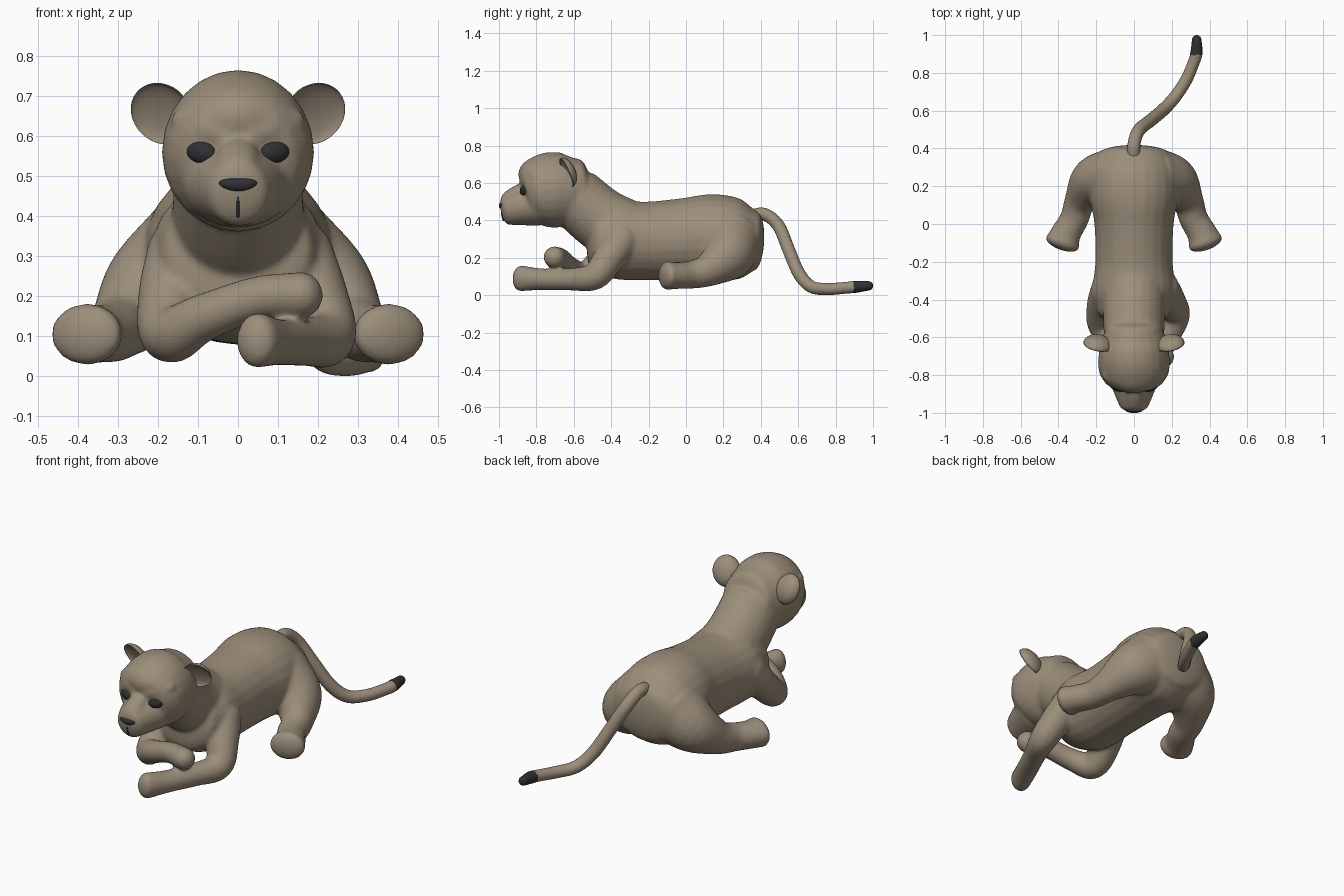
import bpy, bmesh, math
from mathutils import Vector, Matrix

old = bpy.data.objects.get("Cube")
if old:
    bpy.data.objects.remove(old, do_unlink=True)


def material(name, rgb):
    m = bpy.data.materials.new(name)
    m.use_nodes = True
    m.diffuse_color = (*rgb, 1)
    m.node_tree.nodes["Principled BSDF"].inputs["Base Color"].default_value = (*rgb, 1)
    return m


fur = material("tan_fur", (0.33, 0.27, 0.195))
dark = material("charcoal", (0.03, 0.03, 0.033))


def make_object(name, bm, *mats):
    bmesh.ops.recalc_face_normals(bm, faces=bm.faces)
    for f in bm.faces:
        f.smooth = True
    mesh = bpy.data.meshes.new(name)
    bm.to_mesh(mesh)
    bm.free()
    for m in mats:
        mesh.materials.append(m)
    ob = bpy.data.objects.new(name, mesh)
    bpy.context.collection.objects.link(ob)
    return ob


def spline(keys, steps):
    """Catmull-Rom samples through keys of any dimension."""
    k = [Vector(v) for v in keys]
    k = [k[0] * 2 - k[1]] + k + [k[-1] * 2 - k[-2]]
    out = []
    for a, b, c, d in zip(k, k[1:], k[2:], k[3:]):
        for i in range(steps):
            t = i / steps
            out.append((b * 2 + (c - a) * t + (a * 2 - b * 5 + c * 4 - d) * t * t
                        + (b * 3 - a - c * 3 + d) * t ** 3) / 2)
    return out + [k[-2]]


def loft(bm, keys, cap=1.0, steps=6, sides=24):
    """Tube through (x, y, z, half width, half height) keys with domed ends."""
    s = spline(keys, steps)
    pos = [Vector(v[:3]) for v in s]
    rings = []

    def ring(p, tan, w, h):
        side = tan.cross(Vector((0, 0, 1))).normalized()
        up = side.cross(tan)
        rings.append([bm.verts.new(p + side * w * math.cos(a) + up * h * math.sin(a))
                      for a in (math.tau * i / sides for i in range(sides))])

    def dome(p, tan, w, h, sign):
        angles = [math.radians(a) for a in (20, 40, 60, 75, 85)]
        for a in (angles if sign > 0 else reversed(angles)):
            ring(p + tan * sign * cap * min(w, h) * math.sin(a), tan,
                 w * math.cos(a), h * math.cos(a))

    n = len(s)
    for i in range(n):
        tan = (pos[min(i + 1, n - 1)] - pos[max(i - 1, 0)]).normalized()
        if i == 0:
            dome(pos[i], tan, s[i][3], s[i][4], -1)
        ring(pos[i], tan, s[i][3], s[i][4])
        if i == n - 1:
            dome(pos[i], tan, s[i][3], s[i][4], 1)
    for a, b in zip(rings, rings[1:]):
        for j in range(sides):
            k = (j + 1) % sides
            bm.faces.new((a[j], a[k], b[k], b[j]))
    bm.faces.new(rings[0])
    bm.faces.new(rings[-1])


def ellipsoid(bm, centre, scale, rot=Matrix()):
    m = Matrix.Translation(centre) @ rot @ Matrix.Diagonal((*scale, 1))
    return bmesh.ops.create_uvsphere(bm, u_segments=32, v_segments=20, radius=1, matrix=m)["verts"]


def rounded(points):
    return [(x, y, z, r, r) for x, y, z, r in points]


# Body, neck, head and legs blended into one skin
bm = bmesh.new()
torso = [(0, .37, .29, .19, .16), (0, .28, .295, .23, .215), (0, .15, .31, .235, .23),
         (0, 0, .30, .21, .22), (0, -.2, .29, .205, .21), (0, -.36, .295, .22, .21),
         (0, -.47, .31, .19, .18)]
neck = [(0, -.32, .33, .18, .18), (0, -.46, .41, .165, .17), (0, -.6, .53, .16, .162)]
head = [(0, -.54, .585, .145, .145), (0, -.63, .567, .176, .19), (0, -.72, .562, .19, .203),
        (0, -.79, .55, .183, .188), (0, -.83, .54, .158, .165)]
muzzle = [(0, -.8, .48, .14, .11), (0, -.9, .468, .104, .095), (0, -.96, .458, .078, .084)]
bridge = [(0, -.84, .572, .05, .035), (0, -.9, .555, .05, .035), (0, -.958, .52, .05, .032)]
loft(bm, torso, cap=.3)
loft(bm, neck, cap=.2)
loft(bm, head, cap=.25)
loft(bm, muzzle, cap=.4)
loft(bm, bridge, cap=.6)
ellipsoid(bm, (0, -.765, .645), (.14, .132, .1))

for s in (-1, 1):
    # Haunch, hind leg and broad paw
    loft(bm, [(s * .1, .24, .28, .17, .18), (s * .21, .22, .21, .135, .14),
              (s * .285, .12, .135, .085, .09), (s * .315, .03, .11, .076, .075),
              (s * .36, -.05, .105, .08, .072), (s * .379, -.1, .105, .094, .077)], cap=.5)
    # Brow ridge, slanting down to the bridge
    loft(bm, rounded([(s * .03, -.865, .6, .028), (s * .085, -.85, .62, .03),
                      (s * .14, -.805, .64, .028)]), steps=4, sides=12)

# Foreleg resting forward on the ground
foreleg = rounded([(.14, -.34, .3, .1), (.19, -.41, .2, .085), (.222, -.49, .1, .073),
                   (.17, -.62, .085, .06), (.1, -.77, .085, .058)])
loft(bm, foreleg + [(.048, -.885, .09, .054, .07)], cap=.75)
# Foreleg folded across the chest
loft(bm, rounded([(-.13, -.35, .3, .1), (-.165, -.43, .2, .085), (-.17, -.54, .105, .073),
                  (-.09, -.62, .145, .06), (.05, -.67, .195, .055),
                  (.16, -.705, .203, .058)]), cap=.9)
body = make_object("body", bm, fur)
remesh = body.modifiers.new("blend", "REMESH")
remesh.mode = "VOXEL"
remesh.voxel_size = .01
remesh.use_smooth_shade = True
soften = body.modifiers.new("soften", "SMOOTH")
soften.factor = .5
soften.iterations = 8

for s, side in ((-1, "right"), (1, "left")):
    # Cupped ears
    bm = bmesh.new()
    for v in ellipsoid(bm, (0, 0, 0), (.076, .05, .084)):
        if v.co.y < 0:
            v.co.y *= -.45
    bm.transform(Matrix.Translation((s * .192, -.64, .655)) @ Matrix.Rotation(s * .4, 4, "Z")
                 @ Matrix.Rotation(s * .35, 4, "Y") @ Matrix.Rotation(math.radians(26), 4, "X"))
    make_object(side + "_ear", bm, fur)

    # Slanted eyes
    bm = bmesh.new()
    tilt = Matrix.Rotation(s * .4, 4, "Z") @ Matrix.Rotation(s * -.15, 4, "Y")
    ellipsoid(bm, (s * .091, -.863, .56), (.04, .022, .028), tilt)
    make_object(side + "_eye", bm, dark)

# Nose, tapered towards the bottom
bm = bmesh.new()
for v in ellipsoid(bm, (0, -.982, .479), (.047, .019, .019)):
    v.co.x *= 1 + (v.co.z - .479) * 12
make_object("nose", bm, dark)

# Mouth crease
bm = bmesh.new()
loft(bm, rounded([(0, -.987, .465, .0035), (0, -.985, .43, .0035), (0, -.977, .4, .0035)]), sides=8)
make_object("mouth_crease", bm, dark)

# Tail with a dark tip
bm = bmesh.new()
loft(bm, rounded([(0, .34, .42, .036), (0, .42, .432, .034), (.025, .495, .37, .034),
                  (.09, .55, .24, .034), (.155, .605, .115, .034), (.215, .67, .045, .033),
                  (.275, .76, .033, .032), (.318, .86, .04, .031), (.331, .91, .045, .032),
                  (.332, .975, .05, .025)]), sides=20)
tail = make_object("tail", bm, fur, dark)
for p in tail.data.polygons:
    p.material_index = int(p.center.y > .895)
